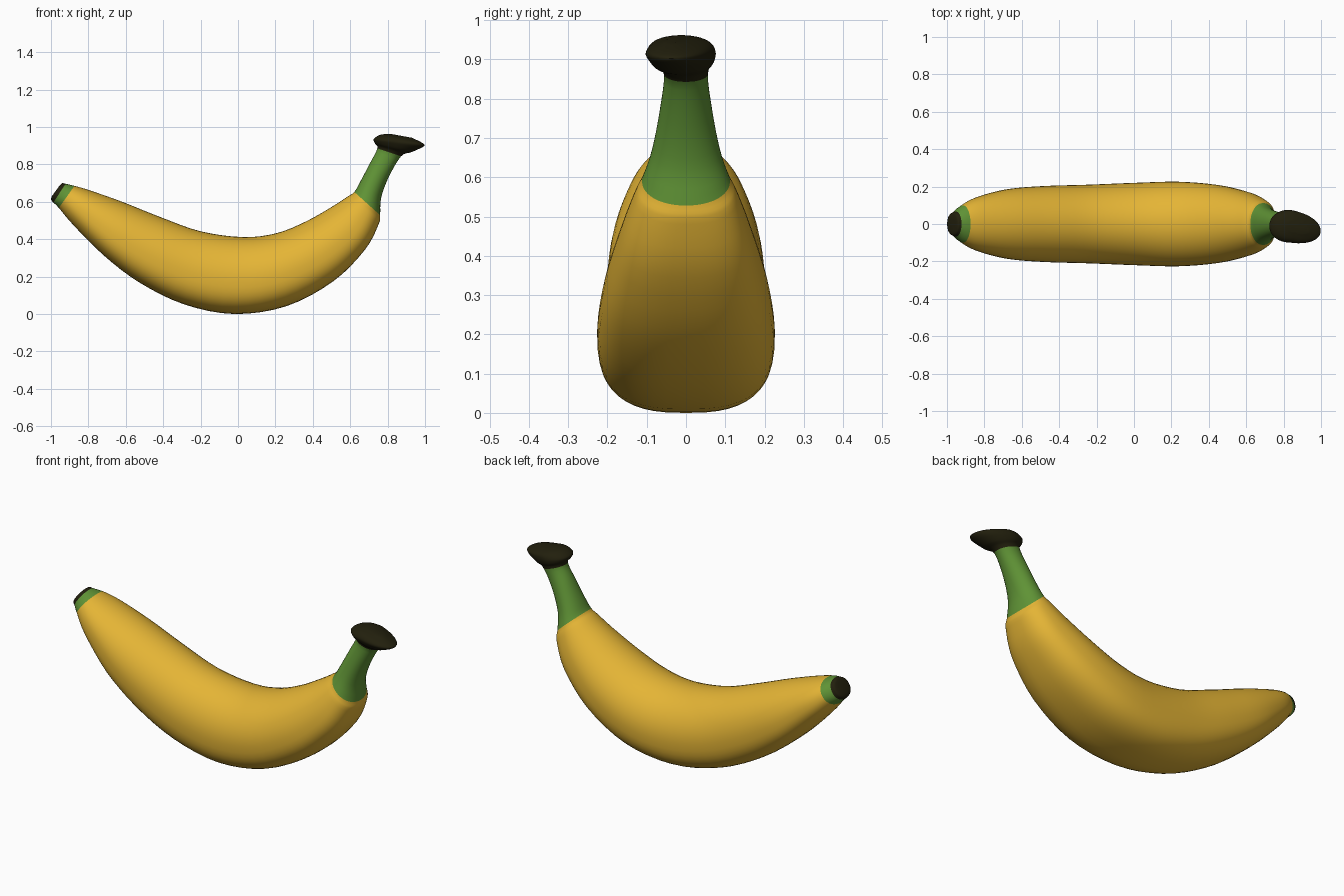
import bpy, bmesh, math
from mathutils import Vector

if "Cube" in bpy.data.objects:
    bpy.data.objects.remove(bpy.data.objects["Cube"])

def material(name, rgb):
    m = bpy.data.materials.new(name)
    m.diffuse_color = (*rgb, 1)
    m.use_nodes = True
    m.node_tree.nodes["Principled BSDF"].inputs["Base Color"].default_value = m.diffuse_color
    return m

MATS = [material("ripe yellow", (0.78, 0.46, 0.036)),
        material("stem green", (0.115, 0.29, 0.036)),
        material("dark brown", (0.016, 0.014, 0.004))]
YELLOW, GREEN, DARK = 0, 1, 2
SIDES, STEPS = 48, 4

# Cross-sections from blossom tip to stem cap:
# inner-curve x, z, outer-curve x, z, half width
SECTIONS = [
    (-0.955, 0.685, -0.995, 0.630, 0.035),
    (-0.940, 0.699, -0.999, 0.612, 0.058),
    (-0.922, 0.696, -0.987, 0.596, 0.068),
    (-0.874, 0.685, -0.958, 0.567, 0.100),
    (-0.790, 0.660, -0.880, 0.475, 0.143),
    (-0.620, 0.600, -0.720, 0.315, 0.186),
    (-0.420, 0.520, -0.530, 0.170, 0.203),
    (-0.200, 0.442, -0.290, 0.052, 0.210),
    (0.030, 0.411, -0.020, 0.000, 0.220),
    (0.210, 0.433, 0.260, 0.042, 0.226),
    (0.370, 0.498, 0.510, 0.175, 0.208),
    (0.510, 0.578, 0.680, 0.345, 0.168),
    (0.590, 0.630, 0.752, 0.480, 0.131),
    (0.622, 0.652, 0.760, 0.528, 0.112),
    (0.655, 0.710, 0.765, 0.620, 0.087),
    (0.705, 0.805, 0.805, 0.730, 0.067),
    (0.745, 0.885, 0.872, 0.843, 0.056),
    (0.730, 0.915, 0.930, 0.866, 0.077),
    (0.726, 0.937, 0.994, 0.897, 0.087),
    (0.765, 0.959, 0.985, 0.915, 0.072),
    (0.820, 0.962, 0.930, 0.942, 0.030),
]
TIP_END, BODY_START, BODY_END, CAP_START = 2, 3, 13, 16

def catmull(a, b, c, d, t):
    return b + 0.5 * t * ((c - a) + t * ((2*a - 5*b + 4*c - d) + t * (3*(b - c) + d - a)))

def spow(v, e):
    return math.copysign(abs(v) ** e, v)

def ring(bm, s, pos):
    """Superellipse between the inner and outer outline, fuller on the outer side along the body."""
    inner, outer = Vector((s[0], 0, s[1])), Vector((s[2], 0, s[3]))
    body = max(0, min(1, (pos - BODY_START) / 2, (BODY_END - pos) / 2))
    cap = max(0, min(1, (pos - CAP_START) / 2))
    mid = inner.lerp(outer, 0.5 + 0.06 * body - 0.10 * cap)
    verts = []
    for k in range(SIDES):
        a = 2 * math.pi * k / SIDES
        c = math.cos(a)
        e = 2 / (2.1 + body * (-0.1 if c > 0 else 0.6))
        t = spow(c, e)
        p = mid + ((inner - mid) if c > 0 else (mid - outer)) * t
        p.y = s[4] * spow(math.sin(a), e) + cap * (-0.012 + 0.025 * min(t, 0))
        verts.append(bm.verts.new(p))
    return verts

# Whole fruit: one smooth loft, coloured by section
bm = bmesh.new()
rings, colours = [], []
last = len(SECTIONS) - 1
for i in range(last):
    q = [SECTIONS[min(max(i + o, 0), last)] for o in (-1, 0, 1, 2)]
    dark = i < TIP_END or i >= CAP_START
    colour = DARK if dark else YELLOW if BODY_START <= i < BODY_END else GREEN
    for j in range(STEPS):
        t = j / STEPS
        rings.append(ring(bm, [catmull(*(r[k] for r in q), t) for k in range(5)], i + t))
        colours.append(colour)
rings.append(ring(bm, SECTIONS[last], last))

for r0, r1, c in zip(rings, rings[1:], colours):
    for k in range(SIDES):
        n = (k + 1) % SIDES
        bm.faces.new((r0[k], r0[n], r1[n], r1[k])).material_index = c
# End caps
for r in (rings[0], rings[-1]):
    bm.faces.new(r).material_index = DARK
bmesh.ops.recalc_face_normals(bm, faces=bm.faces)

mesh = bpy.data.meshes.new("banana")
bm.to_mesh(mesh)
bm.free()
for m in MATS:
    mesh.materials.append(m)
banana = bpy.data.objects.new("banana", mesh)
bpy.context.collection.objects.link(banana)
bpy.context.view_layer.objects.active = banana
banana.select_set(True)
bpy.ops.object.shade_smooth_by_angle(angle=math.radians(50))
